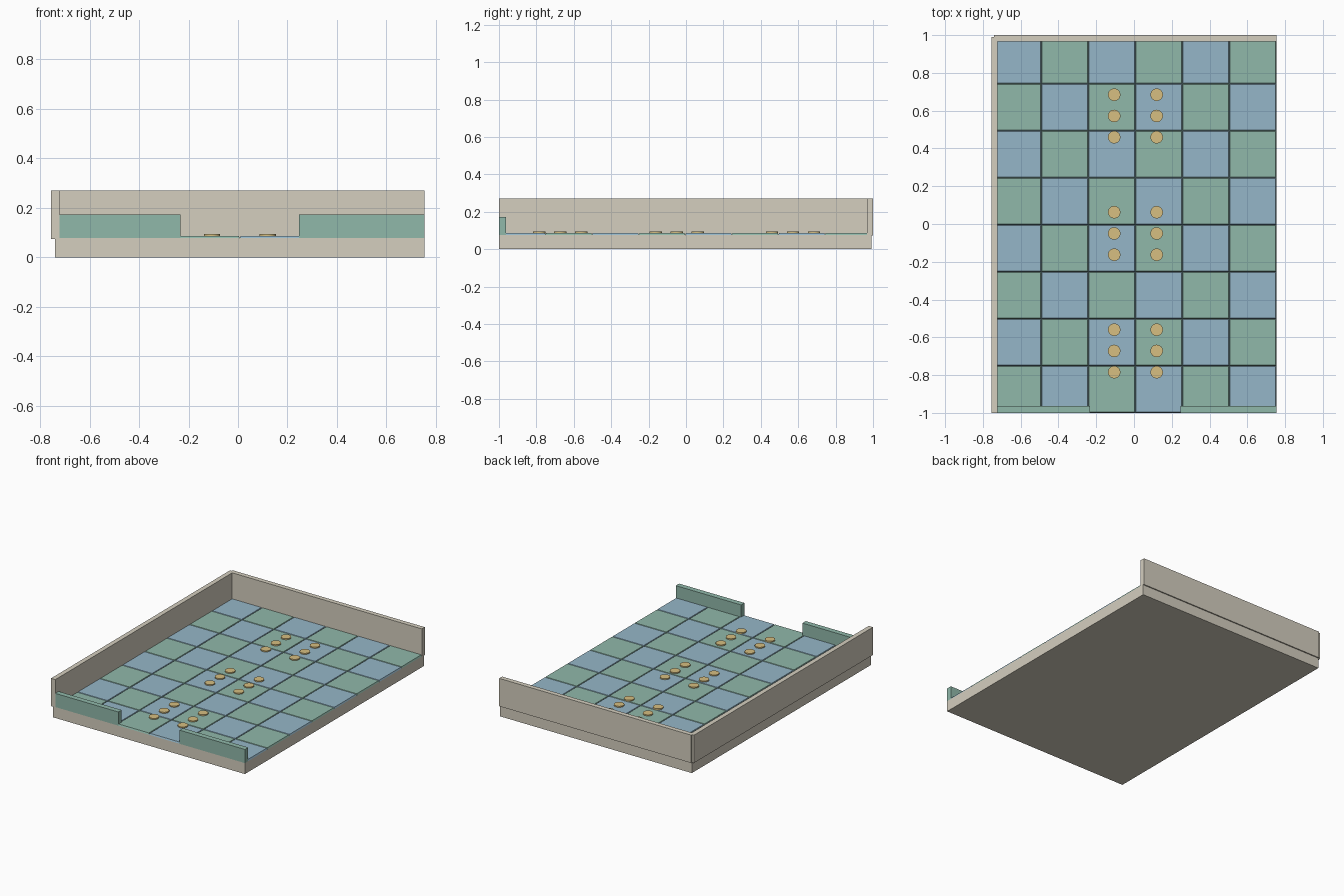
import bpy, bmesh

if "Cube" in bpy.data.objects:
    bpy.data.objects.remove(bpy.data.objects["Cube"])


def material(name, rgb):
    m = bpy.data.materials.new(name)
    m.diffuse_color = (*rgb, 1)
    m.use_nodes = True
    m.node_tree.nodes["Principled BSDF"].inputs["Base Color"].default_value = m.diffuse_color
    return m


STONE = material("stone", (0.66, 0.62, 0.52))
TEAL = material("teal", (0.28, 0.48, 0.40))
BLUE = material("blue", (0.30, 0.47, 0.58))
GOLD = material("gold", (0.68, 0.52, 0.22))


def block(name, x, y, z, mat, inset=0.0):
    """Box from min/max ranges; inset narrows the top face."""
    bm = bmesh.new()
    bmesh.ops.create_cube(bm, size=1)
    for v in bm.verts:
        top = v.co.z > 0
        d = inset if top else 0
        sx, sy = v.co.x > 0, v.co.y > 0
        v.co = (x[1] - d if sx else x[0] + d,
                y[1] - d if sy else y[0] + d,
                z[1] if top else z[0])
    me = bpy.data.meshes.new(name)
    bm.to_mesh(me)
    bm.free()
    me.materials.append(mat)
    ob = bpy.data.objects.new(name, me)
    bpy.context.collection.objects.link(ob)
    return ob


X0, Y0, PITCH, FLOOR, TOP = -0.74, -1.0, 0.249, 0.077, 0.087

# base slab
block("base_slab", (X0, 0.754), (Y0, 0.992), (0, FLOOR), STONE)

# tall walls, overhanging the slab slightly
block("left_wall", (-0.755, -0.722), (Y0, 0.99), (0.074, 0.27), STONE)
block("back_wall", (-0.74, 0.754), (0.967, 1.0), (0.074, 0.27), STONE)

# low front walls with an opening between them
block("front_wall_left", (-0.722, -0.232), (Y0, -0.963), (FLOOR, 0.173), TEAL)
block("front_wall_right", (0.246, 0.754), (Y0, -0.963), (FLOOR, 0.173), TEAL)

# checkered floor tiles with chamfered edges
for col in range(6):
    for row in range(8):
        x, y = X0 + col * PITCH, Y0 + row * PITCH
        block(f"floor_tile_{col}_{row}", (x, x + PITCH), (y, y + PITCH),
              (FLOOR, TOP), BLUE if (col + row) % 2 else TEAL, inset=0.004)

# three groups of six round floor studs
for g, y_mid in enumerate((0.572, -0.05, -0.672)):
    for x in (-0.105, 0.12):
        for k in (-1, 0, 1):
            bpy.ops.mesh.primitive_cylinder_add(
                vertices=32, radius=0.033, depth=0.016,
                location=(x, y_mid + k * 0.1125, 0.087))
            stud = bpy.context.object
            stud.name = f"floor_stud_{g}"
            stud.data.materials.append(GOLD)
            bpy.ops.object.shade_smooth_by_angle()
